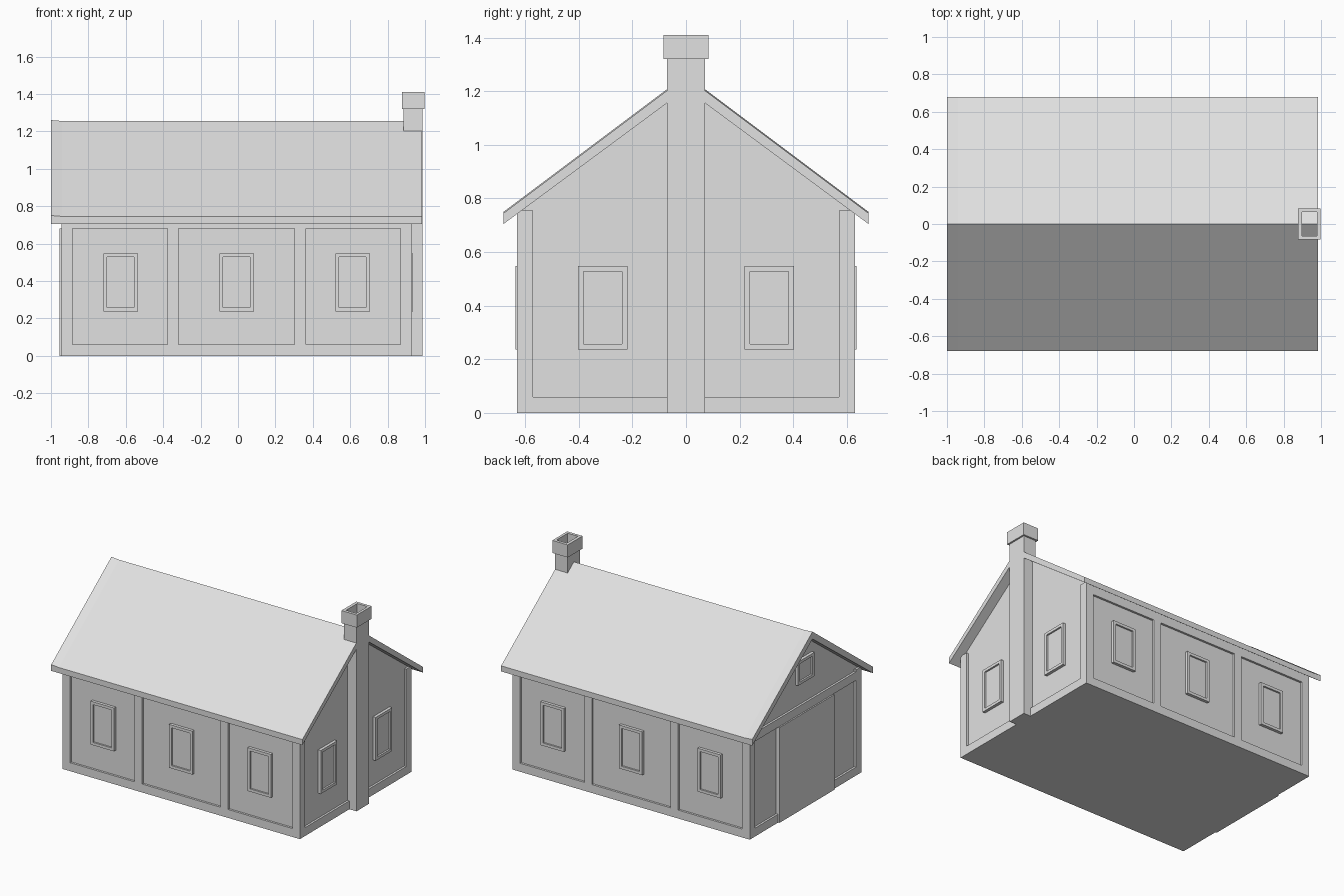
import bpy, bmesh, math
from mathutils import Matrix, Vector

cube = bpy.data.objects.get("Cube")
if cube:
    bpy.data.objects.remove(cube, do_unlink=True)

grey = bpy.data.materials.new("plain_grey")
grey.use_nodes = True
colour = (0.75, 0.75, 0.75, 1)
grey.diffuse_color = colour
grey.node_tree.nodes["Principled BSDF"].inputs["Base Color"].default_value = colour


def finish(name, bm):
    bmesh.ops.recalc_face_normals(bm, faces=bm.faces)
    mesh = bpy.data.meshes.new(name)
    bm.to_mesh(mesh)
    bm.free()
    mesh.materials.append(grey)
    obj = bpy.data.objects.new(name, mesh)
    bpy.context.collection.objects.link(obj)
    return obj


def add_box(bm, x, y, z):
    lo, hi = zip(x, y, z)
    size = [b - a for a, b in zip(lo, hi)]
    centre = [(a + b) / 2 for a, b in zip(lo, hi)]
    bmesh.ops.create_cube(bm, size=1, matrix=Matrix.Translation(centre) @ Matrix.Diagonal((*size, 1)))


def boxes(name, parts):
    bm = bmesh.new()
    for part in parts:
        add_box(bm, *part)
    return finish(name, bm)


def loft(name, sections):
    """Join matching (y, z) outlines placed at successive x positions."""
    bm = bmesh.new()
    rings = [[bm.verts.new((x, y, z)) for y, z in pts] for x, pts in sections]
    n = len(rings[0])
    for a, b in zip(rings, rings[1:]):
        for i in range(n):
            j = (i + 1) % n
            bm.faces.new((a[i], a[j], b[j], b[i]))
    bm.faces.new(rings[0])
    bm.faces.new(rings[-1])
    return finish(name, bm)


X0, X1, Y = -0.945, 0.93, 0.63      # outer wall faces
MID = (X0 + X1) / 2
POST, INSET = 0.06, 0.015
SILL, RAIL = 0.06, 0.68

# Recessed wall panels: one gabled prism reaching into the roof
yi = Y - INSET
outline = [(-yi, 0.01), (yi, 0.01), (yi, 0.765), (0, 1.23), (-yi, 0.765)]
loft("wall_panels", [(X0 + INSET, outline), (X1 - INSET, outline)])

# Timber frame standing proud of the panels
frame = [((X0, X1), (-Y, Y), (0, SILL))]
for s in (-1, 1):
    side = sorted((s * Y, s * (Y - 0.04)))
    corner = sorted((s * Y, s * (Y - POST)))
    frame += [((X0, X0 + POST), corner, (SILL, 0.755)),
              ((X1 - POST, X1), corner, (SILL, 0.755)),
              ((X0 + POST, X1 - POST), side, (RAIL, 0.755))]
    for t in (-1, 1):
        centre = MID + t * 0.34
        frame.append(((centre - POST / 2, centre + POST / 2), side, (SILL, RAIL)))
frame.append(((X0, X0 + 0.04), (-Y + POST, Y - POST), (RAIL, 0.74)))
boxes("wall_frame", frame)

# Wide door in the left-hand end
boxes("barn_door", [((X0 - 0.01, X0 + 0.04), (-0.31, 0.31), (0, RAIL))])


# Roof with a slightly raised verge at one end
def roof_outline(lift):
    return [(-0.68, 0.705), (0, 1.208), (0.68, 0.705),
            (0.68, 0.745 + lift), (0, 1.255 + lift), (-0.68, 0.745 + lift)]


loft("roof", [(-1, roof_outline(0.005)), (-0.94, roof_outline(0)), (0.985, roof_outline(0))])

# Chimney breast, hollow stack and cap
boxes("chimney_breast", [((0.9, 0.986), (-0.071, 0.071), (0, 1.205))])


def tube(name, x, y, z, hole_x, hole_y):
    (a, b), (c, d) = x, hole_x
    return boxes(name, [((a, c), (-y, y), z), ((d, b), (-y, y), z),
                        ((c, d), (-y, -hole_y), z), ((c, d), (hole_y, y), z)])


tube("chimney_stack", (0.886, 0.986), 0.071, (1.19, 1.32), (0.898, 0.979), 0.063)
tube("chimney_cap", (0.876, 0.998), 0.084, (1.32, 1.41), (0.898, 0.979), 0.063)


# Windows: a framed pane, drawn facing the front and then turned
def window(name, x, y, z, height, turn):
    w, h, b = 0.092, height / 2, 0.02
    depth = (0, 0.03)
    obj = boxes(name, [((-w, -w + b), depth, (-h, h)), ((w - b, w), depth, (-h, h)),
                       ((-w + b, w - b), depth, (-h, -h + b)),
                       ((-w + b, w - b), depth, (h - b, h)),
                       ((-w + b, w - b), (0.012, 0.03), (-h + b, h - b))])
    obj.location = Vector((x, y, z))
    obj.rotation_euler.z = math.radians(turn)


for i, x in enumerate((MID - 0.62, MID, MID + 0.62), 1):
    window(f"front_window_{i}", x, -Y - 0.006, 0.392, 0.31, 0)
    window(f"back_window_{i}", x, Y + 0.006, 0.392, 0.31, 180)
for label, y in (("front", -0.31), ("back", 0.31)):
    window(f"chimney_end_window_{label}", X1 + 0.006, y, 0.392, 0.31, 90)
window("loft_window", X0 - 0.006, 0, 0.98, 0.17, -90)
